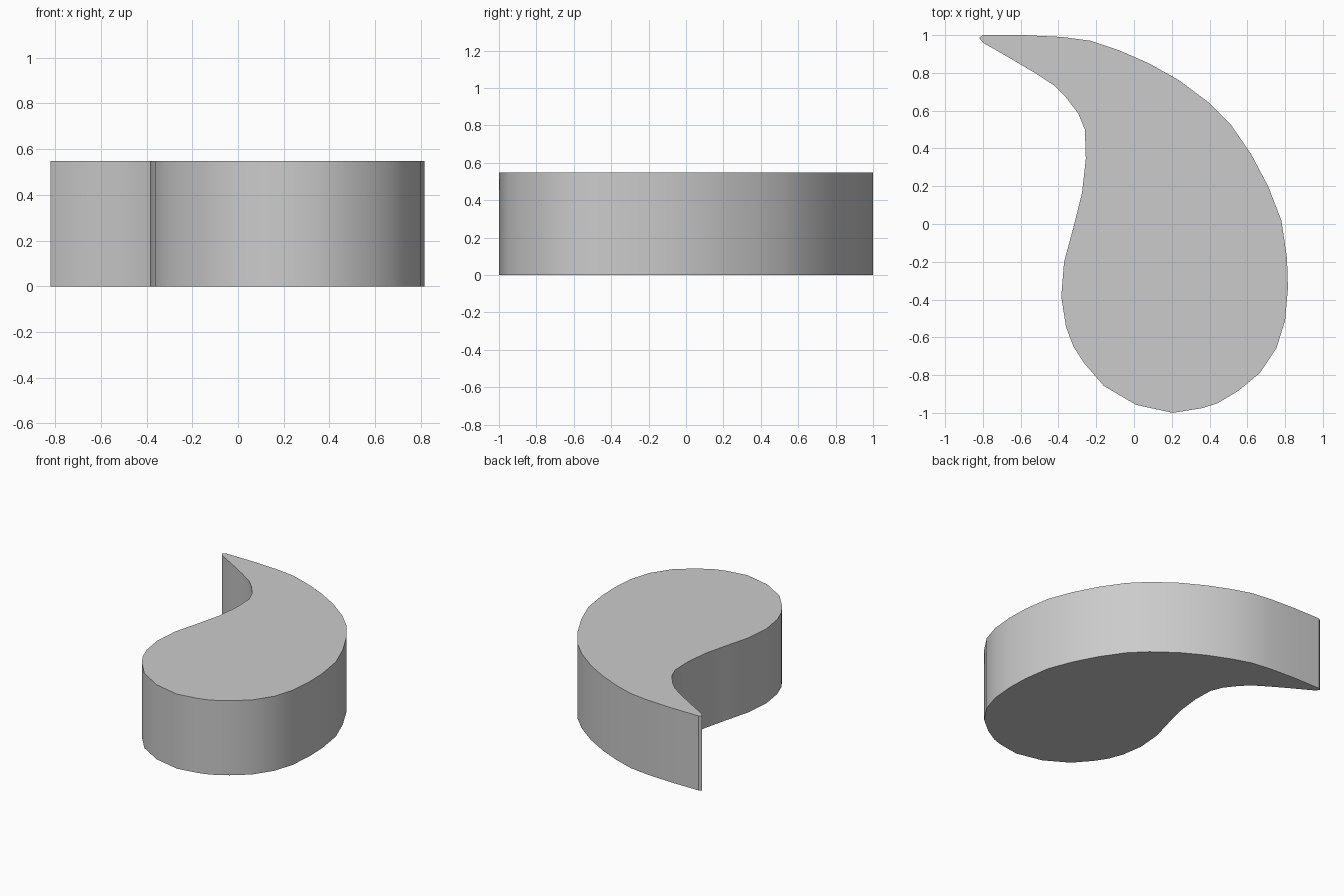
import bpy
import bmesh
import math

HEIGHT = 0.547

# Remove the default object
default_object = bpy.data.objects.get("Cube")
if default_object:
    bpy.data.objects.remove(default_object, do_unlink=True)


def make_material(name, colour):
    material = bpy.data.materials.new(name)
    material.use_nodes = True
    material.diffuse_color = colour
    shader = material.node_tree.nodes["Principled BSDF"]
    shader.inputs["Base Color"].default_value = colour
    return material


def extrude_outline(name, outline, height, material):
    """Closed prism standing on the ground from a flat outline."""
    bm = bmesh.new()
    base = bm.faces.new([bm.verts.new((x, y, 0)) for x, y in outline])
    result = bmesh.ops.extrude_face_region(bm, geom=[base], use_keep_orig=True)
    top = [item for item in result["geom"] if isinstance(item, bmesh.types.BMVert)]
    bmesh.ops.translate(bm, verts=top, vec=(0, 0, height))
    bmesh.ops.recalc_face_normals(bm, faces=bm.faces)
    mesh = bpy.data.meshes.new(name)
    bm.to_mesh(mesh)
    bm.free()
    mesh.materials.append(material)
    part = bpy.data.objects.new(name, mesh)
    bpy.context.collection.objects.link(part)
    return part


# Curved tip and outer sweep
outer_edge = [
    (-.82, .985), (-.8, 1), (-.58, 1), (-.38, .99), (-.23, .97), (-.08, .92),
    (.08, .85), (.24, .76), (.4, .64), (.51, .53), (.62, .37), (.71, .2),
    (.78, .02), (.81, -.18), (.815, -.34), (.8, -.51),
]
# Round bulb at the front
bulb_edge = [
    (.755, -.655), (.665, -.79), (.55, -.885), (.44, -.95), (.36, -.975),
    (.205, -1), (.01, -.957), (-.16, -.857), (-.265, -.735), (-.32, -.65),
    (-.36, -.545), (-.385, -.385),
]
# Hollow inner sweep back to the tip
inner_edge = [
    (-.37, -.2), (-.32, -.015), (-.275, .165), (-.255, .345), (-.26, .5),
    (-.295, .585), (-.36, .67), (-.425, .735), (-.525, .8), (-.655, .877),
    (-.8, .96),
]

grey = make_material("light grey", (0.6, 0.6, 0.6, 1))
block = extrude_outline("teardrop_block", outer_edge + bulb_edge + inner_edge, HEIGHT, grey)

# Smooth walls with crisp rims
bpy.ops.object.select_all(action="DESELECT")
block.select_set(True)
bpy.context.view_layer.objects.active = block
bpy.ops.object.shade_smooth_by_angle(angle=math.radians(35))
